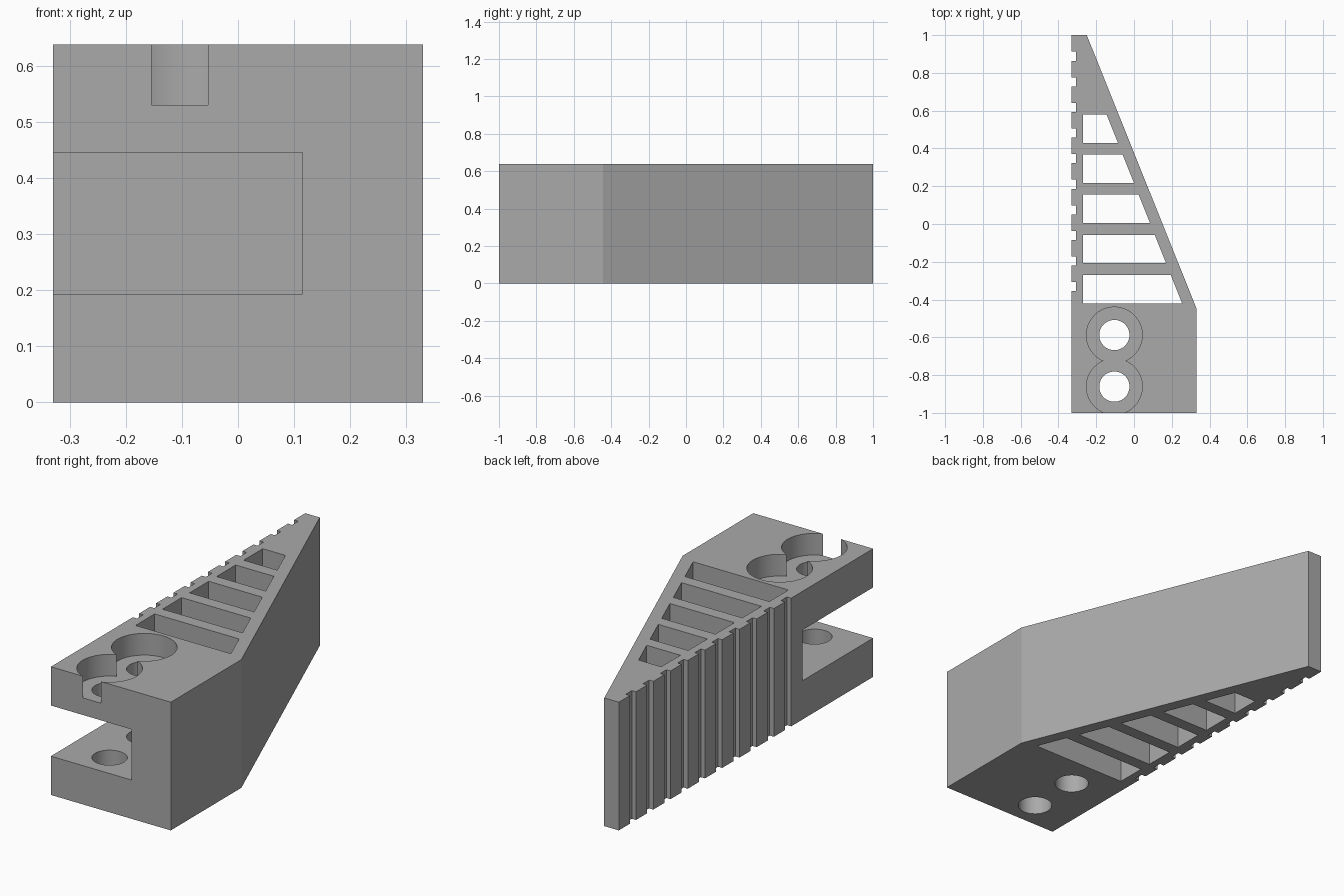
import bpy, bmesh, math

if "Cube" in bpy.data.objects:
    bpy.data.objects.remove(bpy.data.objects["Cube"])

H = 0.638          # height of the block
HALF = 0.33        # half width
GREY = bpy.data.materials.new("grey plastic")
GREY.diffuse_color = (0.4, 0.4, 0.4, 1)
GREY.use_nodes = True
GREY.node_tree.nodes["Principled BSDF"].inputs["Base Color"].default_value = GREY.diffuse_color


def prism(name, outline, z0, z1):
    """Extrude an xy outline from z0 to z1."""
    bm = bmesh.new()
    face = bm.faces.new([bm.verts.new((x, y, z0)) for x, y in outline])
    top = bmesh.ops.extrude_face_region(bm, geom=[face])
    verts = [v for v in top["geom"] if isinstance(v, bmesh.types.BMVert)]
    bmesh.ops.translate(bm, verts=verts, vec=(0, 0, z1 - z0))
    bmesh.ops.recalc_face_normals(bm, faces=bm.faces)
    mesh = bpy.data.meshes.new(name)
    bm.to_mesh(mesh)
    bm.free()
    mesh.materials.append(GREY)
    obj = bpy.data.objects.new(name, mesh)
    bpy.context.collection.objects.link(obj)
    return obj


def circle(cx, cy, r, n=64):
    return [(cx + r * math.cos(2 * math.pi * i / n),
             cy + r * math.sin(2 * math.pi * i / n)) for i in range(n)]


# Wedge body, with the gripping grooves cut into its left edge
outline = [(-HALF, -1), (HALF, -1), (HALF, -0.445), (-0.25, 1), (-HALF, 1)]
for i in range(10):
    y = 0.888 - 0.1355 * i
    outline += [(-HALF, y + 0.024), (-0.307, y + 0.024),
                (-0.307, y - 0.024), (-HALF, y - 0.024)]
body = prism("wedge_block", outline, 0, H)

cutters = []

# Five windows whose right sides follow the sloping face
for i in range(5):
    y0 = -0.42 + 0.2125 * i
    y1 = y0 + 0.15
    right = lambda y: 0.255 - 0.4 * (y + 0.42)
    cutters.append(prism("window_cutter", [(-0.27, y0), (right(y0), y0),
                                           (right(y1), y1), (-0.27, y1)], -0.1, H + 0.1))

# Side slot across the mounting end
cutters.append(prism("slot_cutter", [(-0.5, -1.2), (0.115, -1.2),
                                     (0.115, -0.443), (-0.5, -0.443)], 0.193, 0.445))

# Screw holes with wide counterbores; the front one breaks through the front face
for cy in (-0.588, -0.861):
    cutters.append(prism("screw_hole_cutter", circle(-0.104, cy, 0.08), -0.1, H + 0.1))
    cutters.append(prism("counterbore_cutter", circle(-0.104, cy, 0.148), 0.53, H + 0.1))

bpy.context.view_layer.objects.active = body
body.select_set(True)
for cutter in cutters:
    mod = body.modifiers.new("cut", 'BOOLEAN')
    mod.operation = 'DIFFERENCE'
    mod.solver = 'EXACT'
    mod.object = cutter
    bpy.ops.object.modifier_apply(modifier=mod.name)
for cutter in cutters:
    bpy.data.objects.remove(cutter)

bpy.ops.object.shade_smooth_by_angle(angle=math.radians(20))
